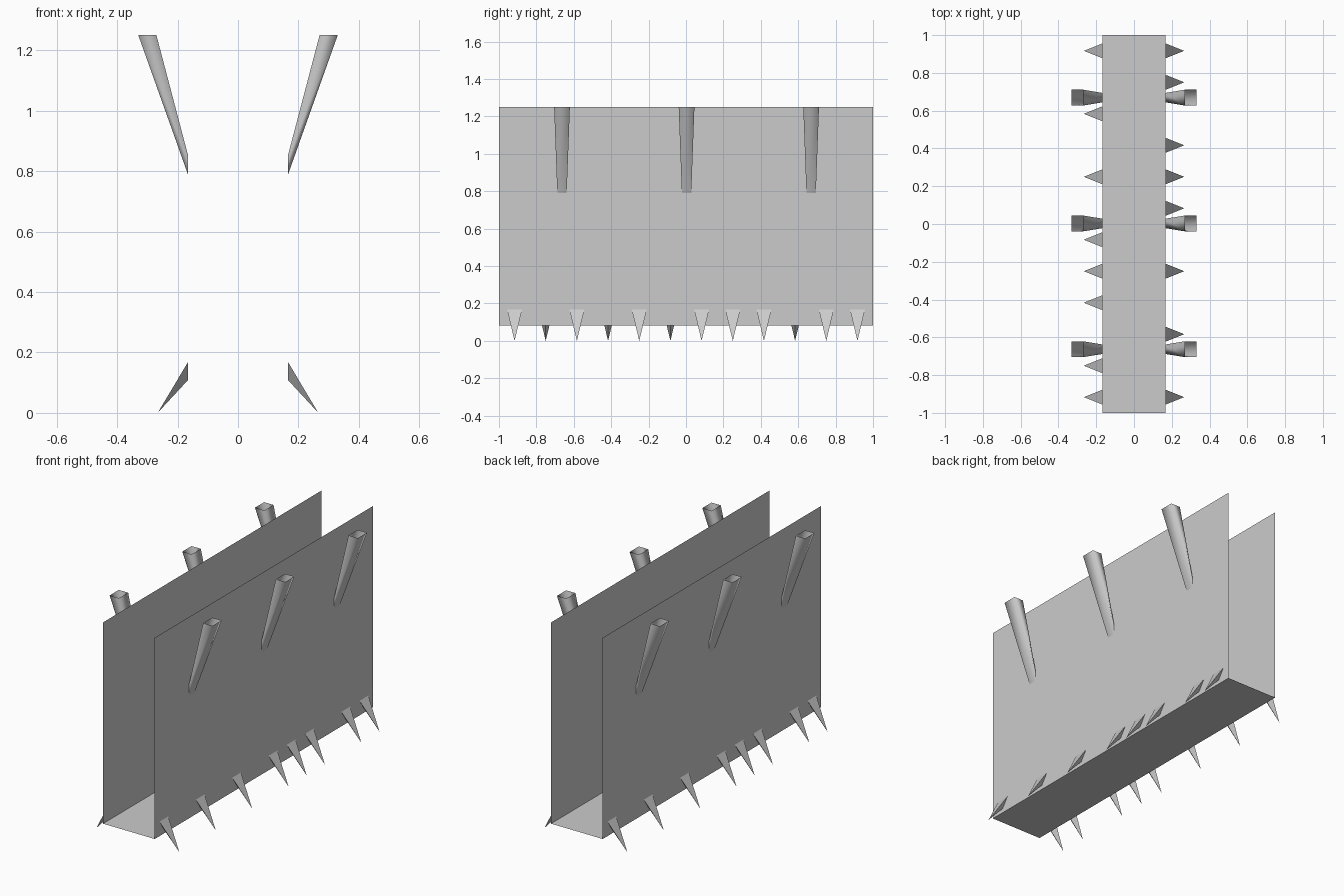
import bpy
import bmesh

if "Cube" in bpy.data.objects:
    bpy.data.objects.remove(bpy.data.objects["Cube"])

HALF_W, FLOOR, TOP = 0.166, 0.083, 1.25


def make_object(name, verts, faces, smooth=False, recalc=True):
    bm = bmesh.new()
    vs = [bm.verts.new(v) for v in verts]
    for f in faces:
        bm.faces.new([vs[i] for i in f])
    if recalc:
        bmesh.ops.recalc_face_normals(bm, faces=bm.faces)
    for f in bm.faces:
        f.smooth = smooth
    mesh = bpy.data.meshes.new(name)
    bm.to_mesh(mesh)
    bm.free()
    obj = bpy.data.objects.new(name, mesh)
    bpy.context.collection.objects.link(obj)
    return obj


# Open-ended trough: a thin U profile swept along y, facing outward
profile = [(-HALF_W, TOP), (-HALF_W, FLOOR), (HALF_W, FLOOR), (HALF_W, TOP)]
verts = [(x, y, z) for y in (-1, 1) for x, z in profile]
make_object("trough", verts, [(i, i + 1, i + 5, i + 4) for i in range(3)], recalc=False)


# Leaning support: hollow square tube that tapers down into the wall
def support(name, side, y):
    base = [(HALF_W, -0.025, 0.79), (HALF_W, 0.025, 0.79),
            (HALF_W, 0.025, 0.855), (HALF_W, -0.025, 0.855)]
    rim = [(0.33, -0.042, TOP), (0.33, 0.042, TOP),
           (0.27, 0.042, TOP), (0.27, -0.042, TOP)]
    verts = [(side * vx, y + vy, vz) for vx, vy, vz in base + rim]
    faces = [(i, (i + 1) % 4, (i + 1) % 4 + 4, i + 4) for i in range(4)]
    make_object(name, verts, faces, smooth=True)


# Bottom spike: three-sided point aimed outward and down
def spike(name, side, y):
    verts = [(side * HALF_W, y - 0.04, 0.167), (side * HALF_W, y + 0.04, 0.167),
             (side * HALF_W, y, 0.108), (side * 0.266, y, 0.0)]
    make_object(name, verts, [(0, 1, 3), (1, 2, 3), (2, 0, 3)])


# The two sides are half-turn copies of each other
for side, label in ((1, "right"), (-1, "left")):
    for i in (-1, 0, 1):
        support(f"{label}_support_{i + 2}", side, i * 0.666 + 0.003)
    for n, k in enumerate((11, 9, 5, 3, 1, -3, -7, -11)):
        spike(f"{label}_spike_{n + 1}", side, side * k / 12)
